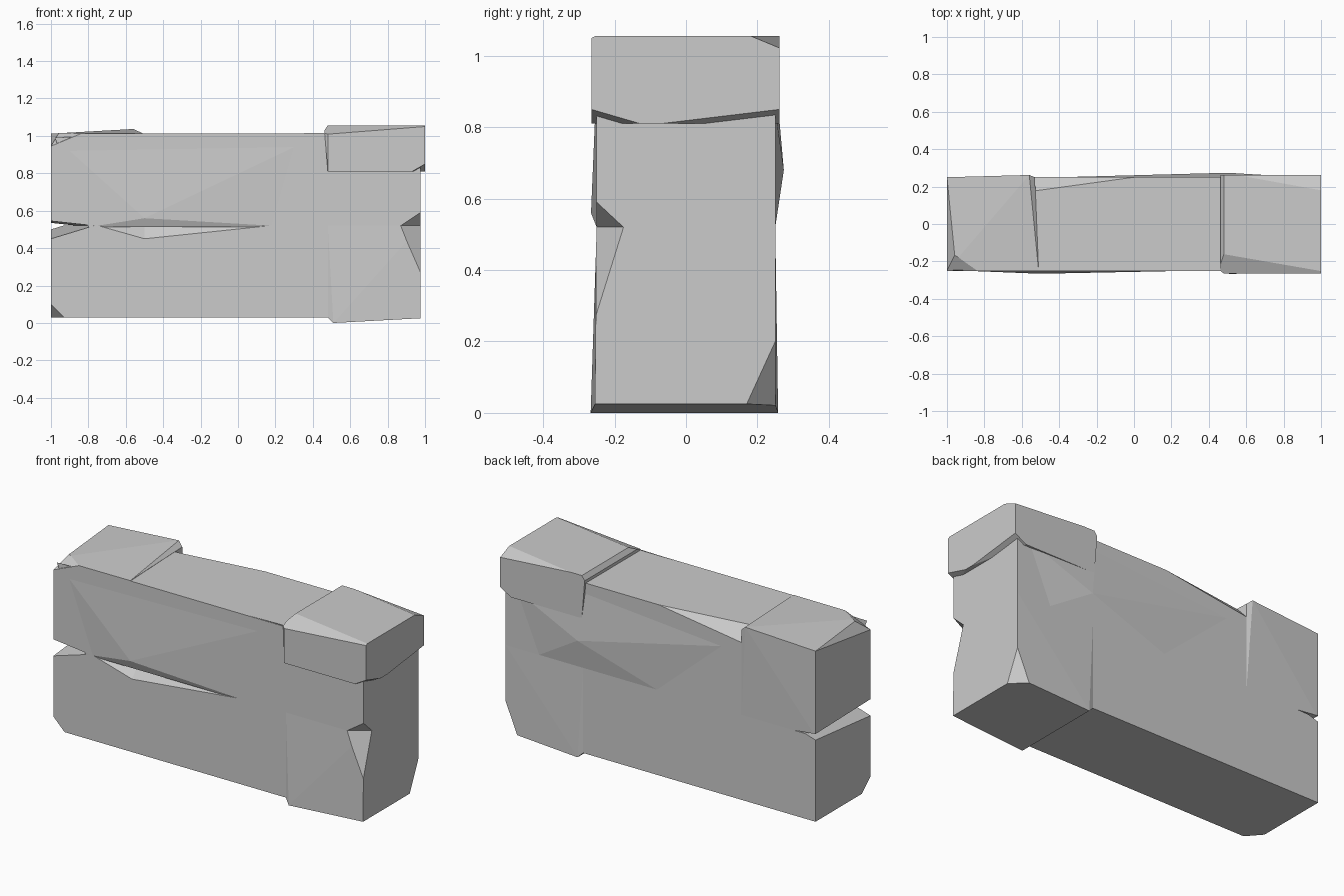
import bpy
import bmesh
from mathutils import Vector

default_cube = bpy.data.objects.get("Cube")
if default_cube:
    bpy.data.objects.remove(default_cube, do_unlink=True)

stone = bpy.data.materials.new("grey_stone")
stone.use_nodes = True
stone_colour = (0.6, 0.6, 0.6, 1)
stone.diffuse_color = stone_colour
shader = stone.node_tree.nodes["Principled BSDF"]
shader.inputs["Base Color"].default_value = stone_colour
shader.inputs["Roughness"].default_value = 0.9

SEAM = 0.52    # height of the crack that runs around the wall
HALF = 0.25    # half the wall thickness
END = 0.975    # right end of the wall


def box(left, right, front, back, bottom, top):
    """Corner points of an upright box."""
    return [(x, y, z) for x in (left, right) for y in (front, back) for z in (bottom, top)]


def chip(bm, a, b, c):
    """Slice off the corner beyond the plane through three points."""
    a, b, c = Vector(a), Vector(b), Vector(c)
    normal = (b - a).cross(c - a).normalized()
    middle = sum((v.co for v in bm.verts), Vector()) / len(bm.verts)
    if normal.dot(middle - a) > 0:
        normal.negate()
    geometry = bm.verts[:] + bm.edges[:] + bm.faces[:]
    bmesh.ops.bisect_plane(bm, geom=geometry, plane_co=a, plane_no=normal, clear_outer=True)
    bmesh.ops.holes_fill(bm, edges=bm.edges[:], sides=0)


def rock(name, points, chips=()):
    """Convex stone spanning the points, with its corners chipped."""
    bm = bmesh.new()
    for point in points:
        bm.verts.new(point)
    hull = bmesh.ops.convex_hull(bm, input=bm.verts[:])
    loose = {g for g in hull["geom_interior"] if isinstance(g, bmesh.types.BMVert)}
    bmesh.ops.delete(bm, geom=list(loose), context="VERTS")
    bmesh.ops.dissolve_limit(bm, angle_limit=0.002, verts=bm.verts[:], edges=bm.edges[:])
    for corner in chips:
        chip(bm, *corner)
    bmesh.ops.recalc_face_normals(bm, faces=bm.faces[:])
    mesh = bpy.data.meshes.new(name)
    bm.to_mesh(mesh)
    bm.free()
    mesh.materials.append(stone)
    obj = bpy.data.objects.new(name, mesh)
    bpy.context.collection.objects.link(obj)
    return obj


def cone(name, tip, rim):
    """Pyramid whose sides run from the tip a little past the rim."""
    tip = Vector(tip)
    return rock(name, [tip] + [tip + (Vector(p) - tip) * 1.2 for p in rim])


# Lower course, with its front left foot and top left rim chipped
lower_wall = rock("lower_wall", box(-1, 0.49, -HALF, HALF, 0.03, SEAM), [
    [(-1, -HALF, 0.1), (-0.93, -HALF, 0.03), (-1, -0.17, 0.03)],
    [(-0.77, -HALF, SEAM), (-1, -HALF, 0.45), (-1, HALF, 0.5)],
])

# Long crack scooped out under the seam
crack_cutter = cone("crack_cutter", (-0.5, -0.19, SEAM + 0.001), [
    (-0.75, -HALF, SEAM + 0.001), (0.18, -HALF, SEAM + 0.001), (-0.5, -HALF, 0.45)])
crack_cutter.hide_render = True
crack_cutter.hide_viewport = True
crack = lower_wall.modifiers.new("crack", "BOOLEAN")
crack.operation = "DIFFERENCE"
crack.solver = "EXACT"
crack.object = crack_cutter

# Foot stone at the right end, flared outwards at its inner bottom edge
rock("foot_stone",
     box(0.48, END, -HALF, HALF, 0.03, SEAM)
     + [(0.51, -0.267, 0), (0.51, 0.258, 0), (END, -0.255, 0.025), (END, HALF, 0.025)],
     [[(0.87, -HALF, SEAM), (END, -0.175, SEAM), (END, -HALF, 0.28)],
      [(END, HALF, 0.2), (END, 0.17, 0.025), (0.9, HALF, 0.02)]])

# Upper course, chipped along the back top edge and at the right notch
rock("upper_wall", box(-0.6, END, -HALF, HALF, SEAM, 1.012), [
    [(-0.51, 0.18, 1.012), (0, HALF, 1.012), (-0.5, HALF, 0.94)],
    [(0.87, -HALF, SEAM), (END, -0.175, SEAM), (END, -HALF, 0.59)],
])

# Raised stone at the left end
rock("left_stone",
     box(-1, -0.53, -HALF, HALF, SEAM, 1.012)
     + [(-0.56, 0.262, 1.037), (-0.51, -HALF, 1.014), (-0.51, -HALF, SEAM)],
     [[(-1, HALF, 1.012), (-0.96, -0.17, 1.012), (-1, -HALF, 0.945)],
      [(-0.84, -HALF, 1.012), (-0.96, -0.17, 1.012), (-1, -HALF, 0.945)],
      [(-0.77, -HALF, SEAM), (-1, -HALF, 0.545), (-1, HALF, 0.535)]])

# Shallow swellings on the front and back of the upper course
cone("front_bulge", (-0.5, -0.266, 0.56), [
    (x, -HALF, z) for x, z in ((-0.75, SEAM), (0.18, SEAM), (0.3, 0.94), (-0.9, 0.92))])
cone("back_bulge", (0.5, 0.274, 0.68), [
    (x, HALF, z) for x, z in ((0.01, SEAM), (0.76, SEAM), (0.9, 0.85), (0.46, 0.95), (-0.4, 0.88))])

# Capstone: lowered front left and back right corners, worn lower right rim
rock("capstone",
     box(0.48, 1, -0.265, 0.262, 0.81, 1.056) + [(0.462, -0.25, 1.03), (0.462, 0.262, 1.03)],
     [[(0.46, -0.26, 1.01), (0.53, -0.17, 1.056), (1, -0.265, 1.05)],
      [(1, 0.18, 1.056), (1, 0.262, 1.022), (0.55, 0.262, 1.056)],
      [(1, -0.265, 0.85), (1, -0.145, 0.815), (0.93, -0.265, 0.81)],
      [(1, 0.262, 0.85), (1, -0.03, 0.815), (0.93, 0.262, 0.81)]])
